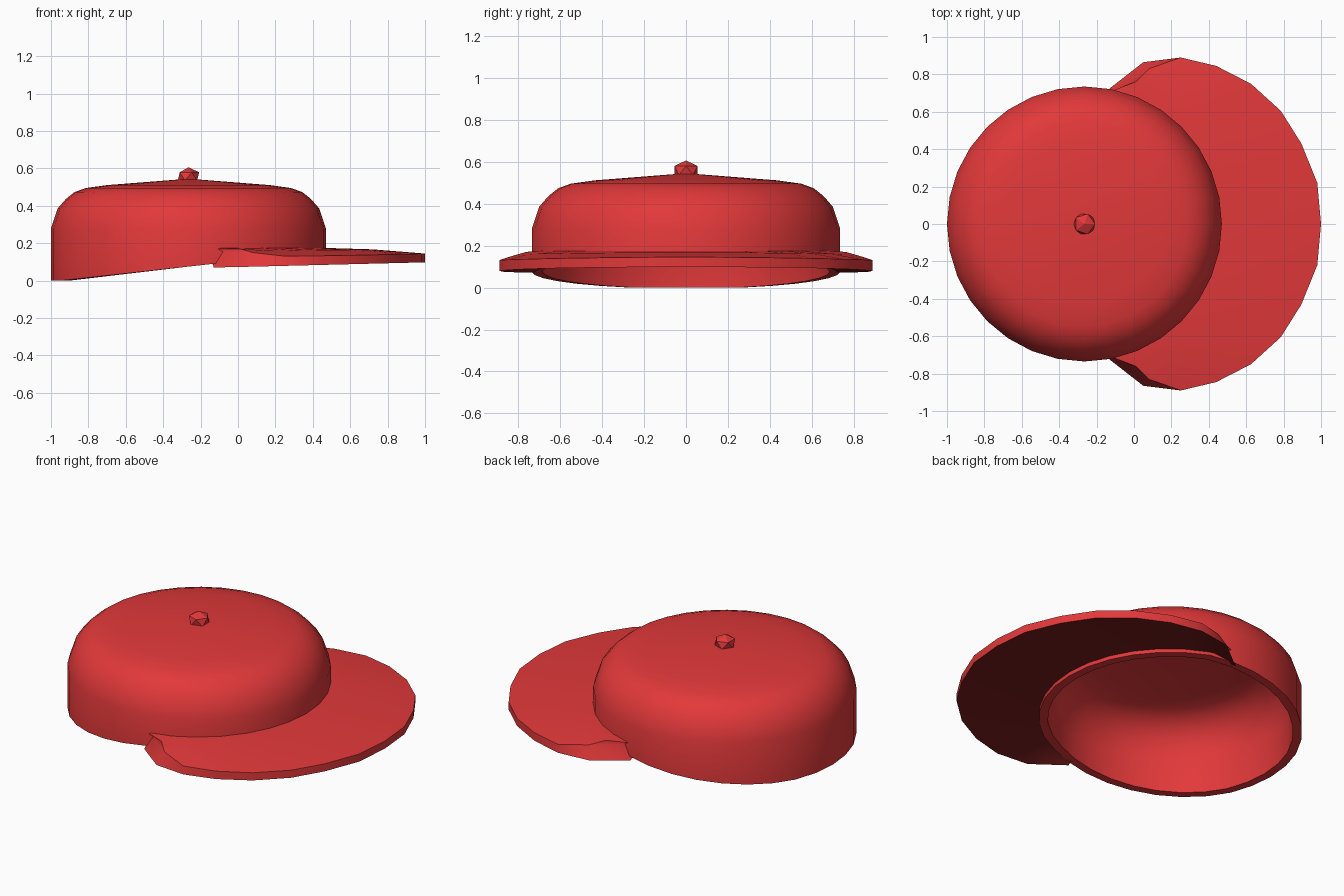
import bpy, bmesh, math

if "Cube" in bpy.data.objects:
    bpy.data.objects.remove(bpy.data.objects["Cube"])

CX, SEG = -0.265, 32          # crown centre and side count


def paint(name, rgb):
    m = bpy.data.materials.new(name)
    m.diffuse_color = (*rgb, 1)
    m.use_nodes = True
    m.node_tree.nodes["Principled BSDF"].inputs["Base Color"].default_value = m.diffuse_color
    return m


red = paint("cap red", (0.76, 0.040, 0.042))
dark = paint("dark red underside", (0.19, 0.012, 0.012))


def finish(name, bm, mats, angle=None):
    bmesh.ops.recalc_face_normals(bm, faces=bm.faces)
    me = bpy.data.meshes.new(name)
    bm.to_mesh(me)
    bm.free()
    for m in mats:
        me.materials.append(m)
    ob = bpy.data.objects.new(name, me)
    bpy.context.collection.objects.link(ob)
    if angle:
        bpy.ops.object.select_all(action='DESELECT')
        ob.select_set(True)
        bpy.context.view_layer.objects.active = ob
        bpy.ops.object.shade_smooth_by_angle(angle=math.radians(angle))
    return ob


# Crown: one (radius, height) profile spun round, with a sloping hem
PROFILE = [(.735, .28), (.70, .385), (.655, .437), (.61, .473),
           (.55, .495), (.435, .511)]


def hem(x):
    return min(.105, max(0, .11 * (x + .95)))


def column(t, inset, drop):
    c, s = math.cos(t), math.sin(t)
    rows = [(.735, hem(CX + .735 * c))] + [(r, z - drop) for r, z in PROFILE]
    return [(CX + (r - inset) * c, (r - inset) * s, z) for r, z in rows]


bm = bmesh.new()
cols = []
for i in range(SEG):
    t = 2 * math.pi * i / SEG
    path = column(t, .05, .045)[::-1] + column(t, 0, 0)
    cols.append([bm.verts.new(p) for p in path])
apex_in = bm.verts.new((CX, 0, .495))
apex_out = bm.verts.new((CX, 0, .545))
for i in range(SEG):
    a, b = cols[i], cols[(i + 1) % SEG]
    for j in range(len(a) - 1):
        bm.faces.new((a[j], b[j], b[j + 1], a[j + 1]))
    bm.faces.new((a[0], b[0], apex_in))
    bm.faces.new((a[-1], b[-1], apex_out))
finish("crown", bm, [red], 50)

# Brim: mirrored outline, arched thin section swept around the crown front
half = [(.98, .22), (.895, .43), (.785, .605), (.625, .75),
        (.44, .845), (.25, .89), (.05, .865), (-.13, .725)]
outline = [(x, -y) for x, y in reversed(half)] + [(1, 0)] + half
bm = bmesh.new()
sections = []
for x, y in outline:
    t = math.atan2(y, x - CX)
    ix, iy = CX + .70 * math.cos(t), .70 * math.sin(t)
    top = .13 + .015 * max(0, x) ** 2
    low = .073 + .025 * max(-.1, x)
    tx, ty = x, y
    if x < .1:                       # rounded-over ends
        top = .15
        tx, ty = x + .03, y * .96
    mx, my = (x + ix) / 2, (y + iy) / 2
    under = .13 if x > -.1 else .09
    sections.append([bm.verts.new(p) for p in (
        (ix, iy, .176), (mx, my, (top + .176) / 2 + .007), (tx, ty, top),
        (x, y, low), (mx, my, (low + under) / 2 + .005), (ix, iy, under))])
for a, b in zip(sections, sections[1:]):
    for j in range(6):
        k = (j + 1) % 6
        f = bm.faces.new((a[j], a[k], b[k], b[j]))
        f.material_index = 1 if j in (3, 4) else 0   # underside strips
bm.faces.new(sections[0])
bm.faces.new(sections[-1])
finish("brim", bm, [red, dark], 50)

# Button on top of the crown
bm = bmesh.new()
bmesh.ops.create_icosphere(bm, subdivisions=1, radius=.064)
bmesh.ops.scale(bm, vec=(1, 1, .75), verts=bm.verts)
bmesh.ops.translate(bm, vec=(CX, 0, .558), verts=bm.verts)
finish("top_button", bm, [red])
